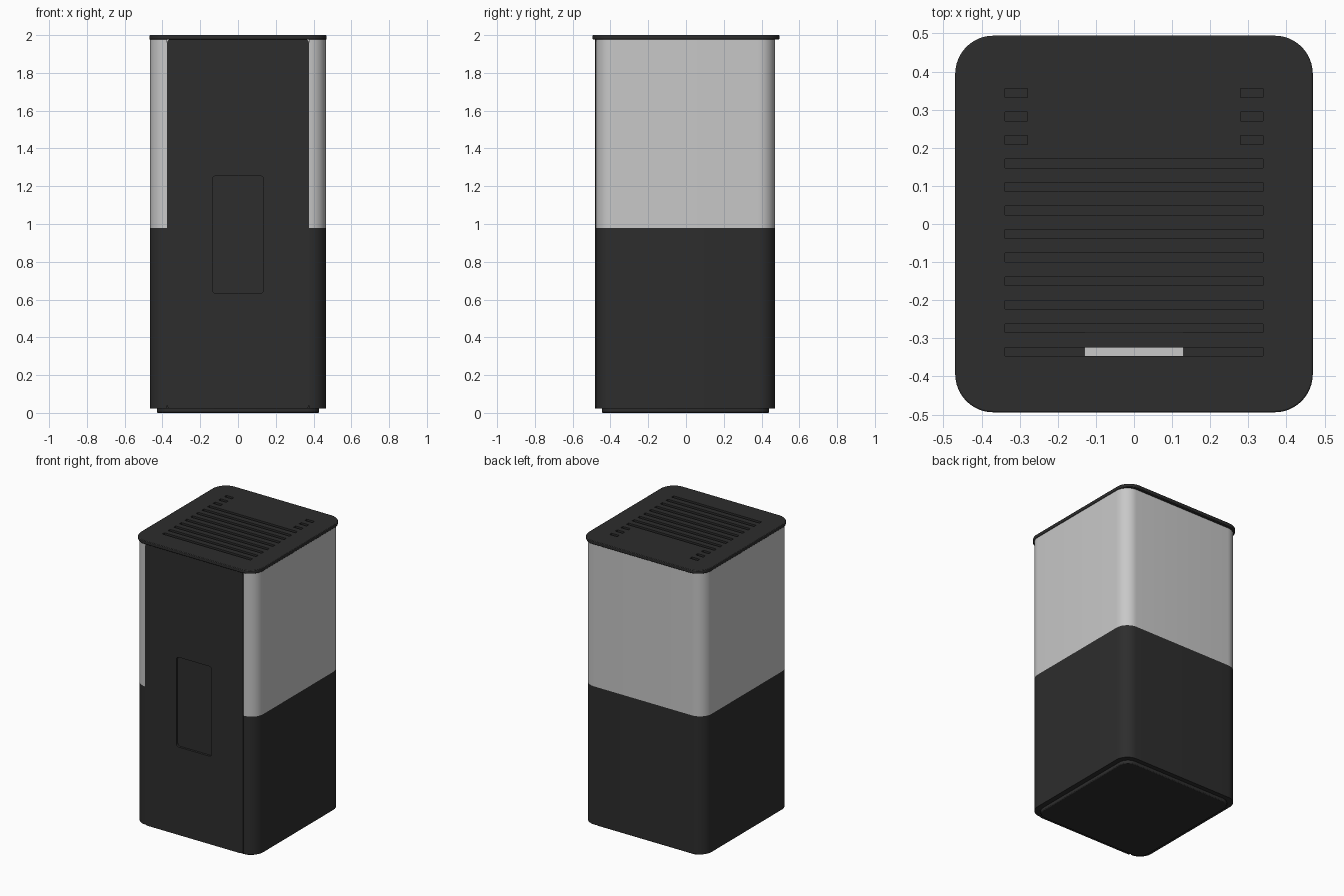
import bpy, bmesh, math

if "Cube" in bpy.data.objects:
    bpy.data.objects.remove(bpy.data.objects["Cube"])


def material(name, v):
    m = bpy.data.materials.new(name)
    m.diffuse_color = (v, v, v, 1)
    m.use_nodes = True
    m.node_tree.nodes["Principled BSDF"].inputs["Base Color"].default_value = m.diffuse_color
    return m


DARK = material("charcoal", 0.026)
LIGHT = material("light grey", 0.578)


def corner(cx, cy, r, start, n=10):
    return [(cx + r * math.cos(math.radians(start + 90 * i / n)),
             cy + r * math.sin(math.radians(start + 90 * i / n))) for i in range(n + 1)]


def rounded(x0, x1, y0, y1, r, n=10):
    """Counter-clockwise rounded rectangle, starting at the lower right corner."""
    return (corner(x1 - r, y0 + r, r, -90, n) + corner(x1 - r, y1 - r, r, 0, n)
            + corner(x0 + r, y1 - r, r, 90, n) + corner(x0 + r, y0 + r, r, 180, n))


def add(name, bm, mat):
    bmesh.ops.recalc_face_normals(bm, faces=bm.faces)
    me = bpy.data.meshes.new(name)
    bm.to_mesh(me)
    bm.free()
    ob = bpy.data.objects.new(name, me)
    bpy.context.collection.objects.link(ob)
    me.materials.append(mat)
    return ob


def extrude(bm, pts, a, b, axis="z"):
    """Sweep an outline between a and b, along z, or along y for an x-z outline."""
    put = (lambda p, t: (p[0], p[1], t)) if axis == "z" else (lambda p, t: (p[0], t, p[1]))
    lo = [bm.verts.new(put(p, a)) for p in pts]
    hi = [bm.verts.new(put(p, b)) for p in pts]
    bm.faces.new(lo)
    bm.faces.new(hi)
    for i in range(len(pts)):
        j = (i + 1) % len(pts)
        bm.faces.new((lo[i], lo[j], hi[j], hi[i]))


def prism(name, pts, a, b, mat, axis="z"):
    bm = bmesh.new()
    extrude(bm, pts, a, b, axis)
    return add(name, bm, mat)


def bevel(ob, width):
    mod = ob.modifiers.new("soft edge", 'BEVEL')
    mod.width, mod.segments, mod.limit_method = width, 2, 'ANGLE'
    mod.angle_limit = math.radians(50)


def cut(ob, cutter):
    mod = ob.modifiers.new("cut", 'BOOLEAN')
    mod.operation, mod.solver, mod.object = 'DIFFERENCE', 'EXACT', cutter
    cutter.hide_render = True
    cutter.hide_viewport = True


def smooth(ob):
    bpy.ops.object.select_all(action='DESELECT')
    bpy.context.view_layer.objects.active = ob
    ob.select_set(True)
    bpy.ops.object.shade_smooth_by_angle(angle=math.radians(30))


# U-shaped walls, open at the front where the door sits
T = 0.012
outer = rounded(-0.465, 0.465, -0.477, 0.472, 0.09)
inner = rounded(-0.465 + T, 0.465 - T, -0.477 + T, 0.472 - T, 0.09 - T)
wall = outer + inner[::-1]
lower = prism("lower_wall", wall, 0.022, 0.98, DARK)
upper = prism("upper_wall", wall, 0.98, 1.978, LIGHT)

# Base foot and floor plate
foot = prism("base_foot", rounded(-0.43, 0.43, -0.445, 0.44, 0.07), 0, 0.03, DARK)
bevel(foot, 0.006)
floor = prism("floor_plate", rounded(-0.453, 0.453, -0.465, 0.46, 0.078), 0.022, 0.045, DARK)

# Front door with a recessed panel
door = prism("front_door", rounded(-0.375, 0.375, 0.022, 1.978, 0.02, 4),
             -0.483, -0.45, DARK, "y")
recess = prism("door_recess_cutter", rounded(-0.135, 0.135, 0.632, 1.255, 0.018, 4),
               -0.5, -0.468, DARK, "y")
cut(door, recess)

# Light box behind the recess, seen through the vents
box = prism("inner_box", rounded(-0.13, 0.13, -0.449, -0.283, 0.004, 2), 0.65, 1.235, LIGHT)

# Lid with vent slots
lid = prism("lid", rounded(-0.469, 0.469, -0.494, 0.494, 0.1, 12), 1.976, 2.0, DARK)
bevel(lid, 0.004)
bm = bmesh.new()
for i in range(12):
    y = -0.335 + i * 0.0617
    spans = [(-0.338, 0.338)] if i < 9 else [(-0.338, -0.28), (0.28, 0.338)]
    for x0, x1 in spans:
        extrude(bm, [(x0, y - 0.0115), (x1, y - 0.0115), (x1, y + 0.0115), (x0, y + 0.0115)],
                1.95, 2.05)
slots = add("vent_slot_cutter", bm, DARK)
cut(lid, slots)

for ob in (lower, upper, foot, floor, door, box, lid):
    smooth(ob)
